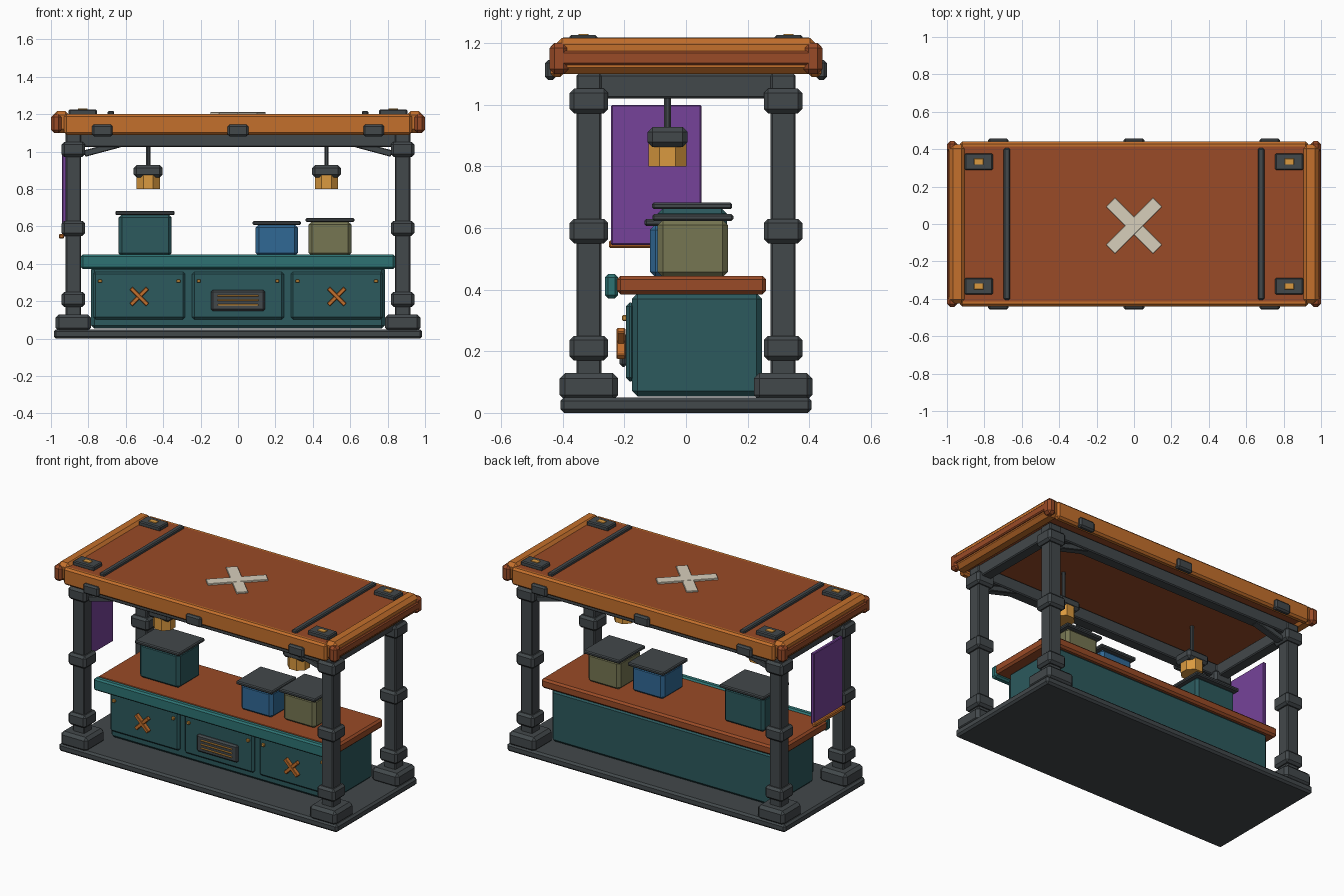
import bpy, bmesh
from math import pi, radians
from mathutils import Matrix, Vector

if "Cube" in bpy.data.objects:
    bpy.data.objects.remove(bpy.data.objects["Cube"])

COLORS = {
    "iron": (0.055, 0.065, 0.07), "orange": (0.55, 0.16, 0.025), "rust": (0.32, 0.07, 0.02),
    "teal": (0.025, 0.1, 0.11), "light_teal": (0.027, 0.17, 0.17), "blue": (0.03, 0.14, 0.3),
    "olive": (0.18, 0.18, 0.085), "purple": (0.18, 0.055, 0.32), "gold": (0.7, 0.32, 0.05),
    "cream": (0.68, 0.62, 0.5),
}
MATS = {}
for key, rgb in COLORS.items():
    MATS[key] = bpy.data.materials.new(key)
    MATS[key].diffuse_color = (*rgb, 1)


def finish(name, bm, color, bevel):
    if bevel:
        bmesh.ops.bevel(bm, geom=bm.edges[:], offset=bevel, segments=1, affect='EDGES')
    me = bpy.data.meshes.new(name)
    bm.to_mesh(me)
    bm.free()
    me.materials.append(MATS[color])
    ob = bpy.data.objects.new(name, me)
    bpy.context.collection.objects.link(ob)
    return ob


def box(name, x, y, z, color, bevel=0.008, rot=0, axis='Z'):
    """Chamfered box from (min, max) ranges, turned about its own centre."""
    lo, hi = Vector((x[0], y[0], z[0])), Vector((x[1], y[1], z[1]))
    size = hi - lo
    bm = bmesh.new()
    bmesh.ops.create_cube(bm, size=1, matrix=Matrix.Diagonal((*size, 1)))
    ob = finish(name, bm, color, bevel)
    ob.location = (lo + hi) / 2
    ob.rotation_euler['XYZ'.index(axis)] = rot
    return ob


def cbox(name, c, s, color, bevel=0.008, rot=0, axis='Z'):
    return box(name, *[(c[i] - s[i] / 2, c[i] + s[i] / 2) for i in range(3)], color, bevel, rot, axis)


def prism(name, c, r, h, n, color, bevel=0.0):
    bm = bmesh.new()
    bmesh.ops.create_cone(bm, cap_ends=True, segments=n, radius1=r, radius2=r, depth=h,
                          matrix=Matrix.Rotation(pi / n, 4, 'Z'))
    ob = finish(name, bm, color, bevel)
    ob.location = c
    return ob


# base slab
box("base", (-0.985, 0.985), (-0.408, 0.408), (0, 0.05), "iron", 0.012)

# corner posts with feet, collars, roof corner caps and top brackets
for sx, side in ((-1, "left"), (1, "right")):
    for sy, end in ((-1, "front"), (1, "back")):
        tag = f"_{end}_{side}"
        px, py = 0.88 * sx, 0.315 * sy
        cbox("foot" + tag, (px, py - 0.0, 0.085), (0.19, 0.19, 0.09), "iron", 0.018)
        cbox("post" + tag, (px, py, 0.6), (0.082, 0.082, 1.0), "iron", 0.006)
        for i, z in enumerate((0.21, 0.59, 1.012)):
            cbox(f"collar_{i}" + tag, (px, py, z), (0.125, 0.125, 0.08), "iron", 0.014)
        cbox("brace" + tag, (0.725 * sx, py, 1.015), (0.2, 0.05, 0.035), "iron", 0.004,
             radians(15) * sx, 'Y')
        cbox("roof_corner" + tag, (0.972 * sx, 0.412 * sy, 1.15), (0.056, 0.062, 0.1), "rust", 0.016)
        cbox("roof_bracket" + tag, (0.83 * sx, 0.333 * sy, 1.211), (0.15, 0.09, 0.03), "iron", 0.006)
        cbox("bracket_stud" + tag, (0.83 * sx, 0.333 * sy, 1.226), (0.05, 0.032, 0.008), "gold", 0.001)

# upper frame beams
for s, e, d in ((-1, "front", "left"), (1, "back", "right")):
    cbox("beam_" + e, (0, 0.315 * s, 1.065), (1.82, 0.07, 0.08), "iron", 0.006)
    cbox("beam_" + d, (0.88 * s, 0, 1.06), (0.07, 0.7, 0.08), "iron", 0.006)

# roof: panel, rails, end beams, strips and clips
box("roof_panel", (-0.92, 0.92), (-0.42, 0.42), (1.115, 1.2), "rust", 0.005)
for s, e, d in ((-1, "front", "left"), (1, "back", "right")):
    cbox("roof_rail_" + e, (0, 0.418 * s, 1.145), (1.86, 0.045, 0.11), "orange", 0.012)
    cbox("roof_end_" + d, (0.945 * s, 0, 1.158), (0.088, 0.85, 0.118), "orange", 0.022)
    cbox("roof_end_strip_" + d, (0.984 * s, 0, 1.152), (0.032, 0.84, 0.045), "rust", 0.006)
    cbox("roof_strap_" + d, (0.68 * s, 0, 1.206), (0.034, 0.81, 0.024), "iron", 0.006)
    for i, x in enumerate((-0.725, 0, 0.725)):
        cbox(f"rail_clip_{e}_{i}", (x, 0.44 * s, 1.113), (0.11, 0.036, 0.064), "iron", 0.01)
    cbox(f"roof_cross_{d}", (0, -0.01, 1.204), (0.355, 0.068, 0.012 + 0.001 * s), "cream", 0.002, s * pi / 4)

# counter
box("cabinet", (-0.785, 0.785), (-0.175, 0.247), (0.053, 0.388), "teal", 0.018)
box("countertop", (-0.845, 0.845), (-0.225, 0.26), (0.385, 0.445), "rust", 0.012)
box("counter_lip", (-0.84, 0.84), (-0.263, -0.22), (0.372, 0.45), "light_teal", 0.01)

# cabinet doors, rivets, crosses and vent
for i, x in enumerate((-0.528, 0, 0.528)):
    cbox(f"door_{i}", (x, -0.18, 0.23), (0.49, 0.03, 0.255), "teal", 0.012)
    for s in (-1, 1):
        cbox(f"rivet_{i}_{s}", (x + 0.21 * s, -0.2, 0.308), (0.02, 0.016, 0.018), "gold", 0.003)
        if x:
            cbox(f"door_cross_{i}_{s}", (x, -0.211, 0.225), (0.125, 0.026 + 0.002 * s, 0.022),
                 "orange", 0.003, s * pi / 4, 'Y')
cbox("vent", (0, -0.203, 0.204), (0.29, 0.025, 0.11), "iron", 0.01)
for i in range(3):
    cbox(f"vent_slat_{i}", (0, -0.217, 0.18 + 0.025 * i), (0.22, 0.01, 0.008), "gold", 0.002)


# lidded containers
def container(name, x, y, w, d, top, color):
    box(name, (x - w / 2, x + w / 2), (y - d / 2, y + d / 2), (0.44, top), color, 0.018)
    cbox(name + "_lid", (x, y, top + 0.007), (w + 0.032, d + 0.035, 0.022), "iron", 0.006)


container("tall_bin", -0.497, 0.02, 0.285, 0.225, 0.665, "teal")
container("blue_bin", 0.207, -0.01, 0.225, 0.215, 0.611, "blue")
container("olive_bin", 0.492, 0.022, 0.228, 0.228, 0.627, "olive")

# hanging lamps
for x, side in ((-0.48, "left"), (0.473, "right")):
    prism("lamp_rod_" + side, (x, -0.06, 1.02), 0.012, 0.21, 8, "iron")
    cbox("lamp_cap_" + side, (x, -0.06, 0.895), (0.155, 0.13, 0.065), "iron", 0.016)
    prism("lamp_bulb_" + side, (x, -0.06, 0.84), 0.067, 0.08, 8, "gold")

# side banner
box("banner", (-0.94, -0.918), (-0.243, 0.05), (0.545, 1.0), "purple", 0.004)
box("banner_bar", (-0.957, -0.93), (-0.25, 0.057), (0.535, 0.56), "orange", 0.005)

for m in bpy.data.materials:
    if m.users and not m.is_grease_pencil:
        m.use_nodes = True
        m.node_tree.nodes["Principled BSDF"].inputs["Base Color"].default_value = m.diffuse_color
